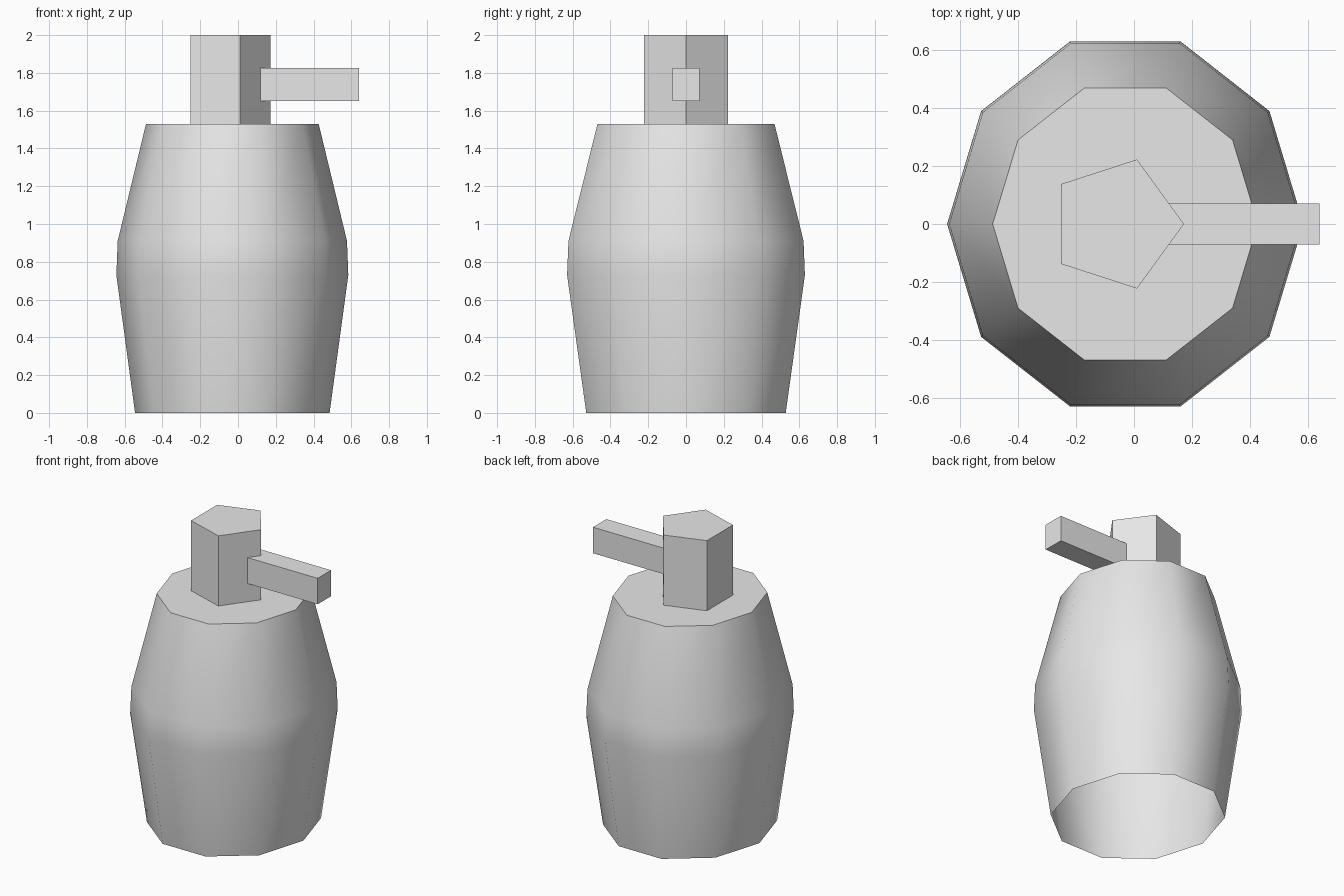
import bpy, bmesh, math

if "Cube" in bpy.data.objects:
    bpy.data.objects.remove(bpy.data.objects["Cube"])

grey = bpy.data.materials.new("light grey")
grey.diffuse_color = (0.8, 0.8, 0.8, 1)
grey.use_nodes = True
grey.node_tree.nodes["Principled BSDF"].inputs["Base Color"].default_value = grey.diffuse_color


def lathe(name, sides, cx, rings, stretch=1.0, smooth=False):
    """Stack polygon rings (radius, z) and close the top only."""
    bm = bmesh.new()
    loops = []
    for r, z in rings:
        loops.append([bm.verts.new((cx + r * math.cos(math.tau * i / sides),
                                    stretch * r * math.sin(math.tau * i / sides), z))
                      for i in range(sides)])
    for a, b in zip(loops, loops[1:]):
        for i in range(sides):
            j = (i + 1) % sides
            bm.faces.new((a[i], a[j], b[j], b[i]))
    bm.faces.new(loops[-1])
    mesh = bpy.data.meshes.new(name)
    bm.to_mesh(mesh)
    bm.free()
    mesh.materials.append(grey)
    obj = bpy.data.objects.new(name, mesh)
    bpy.context.collection.objects.link(obj)
    if smooth:
        bpy.ops.object.select_all(action='DESELECT')
        obj.select_set(True)
        bpy.context.view_layer.objects.active = obj
        bpy.ops.object.shade_smooth_by_angle(angle=math.radians(50))
    return obj


# Bottle: ten-sided, open underneath, slightly wider in depth
lathe("bottle_body", 10, -0.03,
      [(0.515, 0), (0.614, 0.73), (0.607, 0.91), (0.457, 1.53)],
      stretch=1.078, smooth=True)

# Pump head: five-sided column
lathe("pump_head", 5, -0.062, [(0.234, 1.53), (0.234, 2.0)])

# Spout: square bar
x0, x1, z0, z1 = 0.11, 0.64, 1.652, 1.826
bpy.ops.mesh.primitive_cube_add(size=1, location=((x0 + x1) / 2, 0, (z0 + z1) / 2))
spout = bpy.context.object
spout.name = "spout"
spout.scale = (x1 - x0, 0.142, z1 - z0)
spout.data.materials.append(grey)
